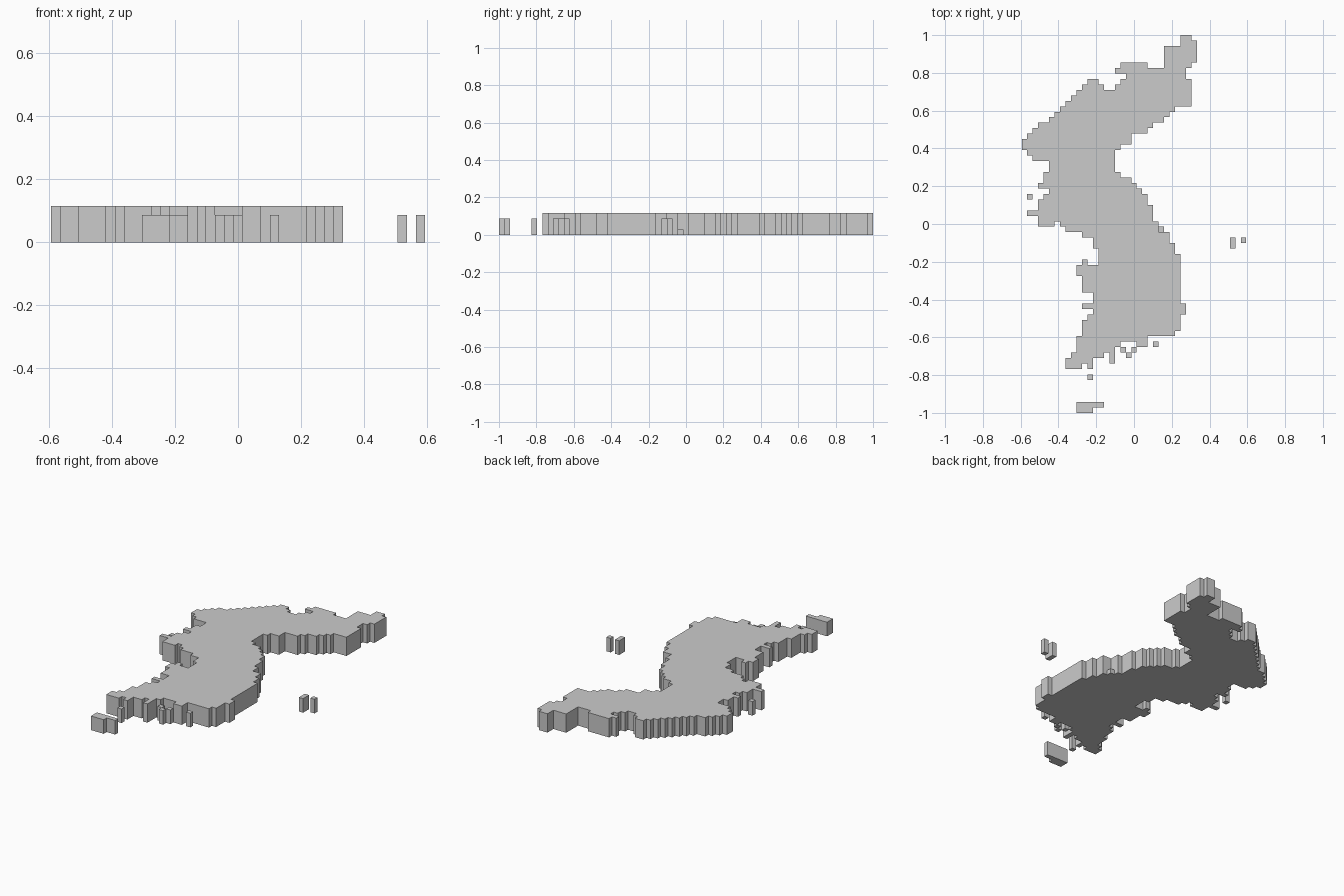
import bpy, bmesh

if "Cube" in bpy.data.objects:
    bpy.data.objects.remove(bpy.data.objects["Cube"])

COLS, ROWS = 41, 69
CELL = 2 / ROWS

# Coast columns of the mainland, one per row from north to south
WEST = [29, 29, 26, 26, 26, 18, 17, 19, 12, 11, 10, 9, 8, 7, 6, 5, 3, 2, 1, 0,
        0, 1, 2, 5, 5, 4, 4, 3, 5, 4, 3, 3, 1, 3, 3, 8, 11, 13, 13, 14,
        14, 14, 10, 10, 11, 11, 11, 13, 13, 11, 13, 12, 11, 11, 11, 10, 10, 10, 9, 8, 8]
EAST = [31] + [32] * 4 + [31, 30, 30] + [31] * 5 + [28, 27, 26, 24, 23, 20, 20,
        18, 17, 17, 17, 17, 18, 20, 21, 22, 23, 23, 24, 24, 24, 25, 25, 27, 27, 28, 28] \
        + [29] * 9 + [30, 30, 29, 29, 29, 28, 23, 23, 17, 15, 13, 13]


def box(c0, c1, r0, r1):
    """Set of grid cells in a rectangle of columns and rows."""
    return {(c, r) for c in range(c0, c1) for r in range(r0, r1)}


def build(name, cells, layers):
    """Extrude a set of grid cells into one solid."""
    bm = bmesh.new()
    corners = {}

    def corner(c, r):
        if (c, r) not in corners:
            corners[c, r] = bm.verts.new(((c - COLS / 2) * CELL, 1 - r * CELL, 0))
        return corners[c, r]

    for c, r in sorted(cells):
        bm.faces.new([corner(c, r + 1), corner(c + 1, r + 1), corner(c + 1, r), corner(c, r)])
    top = bmesh.ops.extrude_face_region(bm, geom=bm.faces[:], use_keep_orig=True)["geom"]
    for v in top:
        if isinstance(v, bmesh.types.BMVert):
            v.co.z = layers * CELL
    bmesh.ops.recalc_face_normals(bm, faces=bm.faces[:])
    mesh = bpy.data.meshes.new(name)
    bm.to_mesh(mesh)
    bm.free()
    obj = bpy.data.objects.new(name, mesh)
    bpy.context.collection.objects.link(obj)
    return obj


# Mainland, with bays cut out and spits added
land = set()
for row, (west, east) in enumerate(zip(WEST, EAST)):
    land |= box(west, east, row, row + 1)
for bay in [(23, 26, 5, 6), (14, 18, 8, 9), (15, 17, 9, 10),
            (6, 7, 34, 35), (18, 21, 56, 57), (11, 12, 60, 61)]:
    land -= box(*bay)
land |= box(16, 17, 58, 60) | box(11, 12, 41, 42)
build("mainland", land, 4)

# Low step on the east coast
build("coast_step", box(25, 26, 35, 36), 1)

# Islands
build("large_south_island", box(10, 15, 67, 68) | box(10, 13, 68, 69), 3)
build("east_island", box(38, 39, 37, 39), 3)
for i, (c, r) in enumerate([(40, 37), (12, 62), (24, 56), (18, 57), (20, 57), (19, 58), (1, 29)]):
    build(f"small_island_{i + 1}", box(c, c + 1, r, r + 1), 3)
